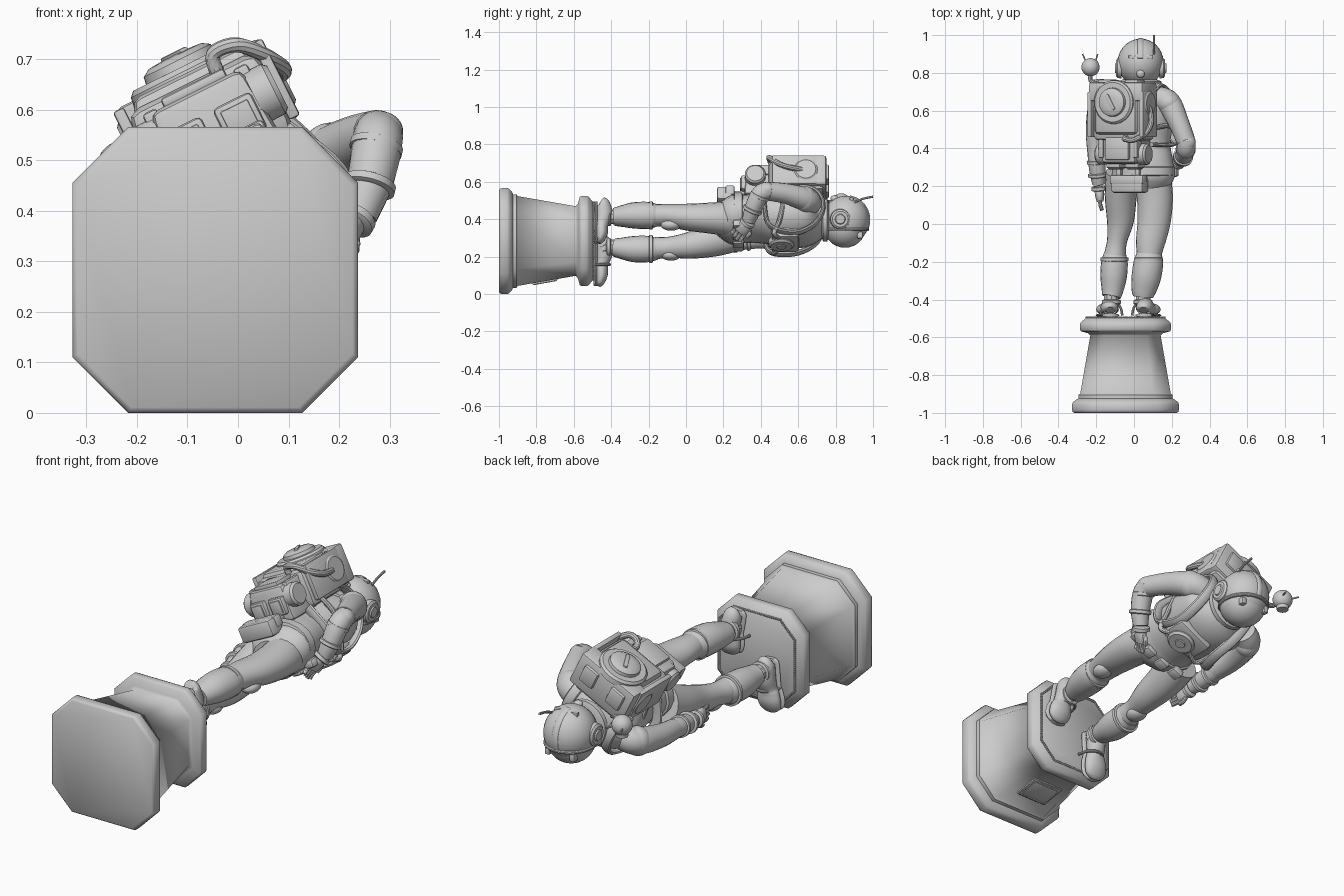
import bpy, bmesh, math
from mathutils import Vector, Matrix

cube = bpy.data.objects.get("Cube")
if cube:
    bpy.data.objects.remove(cube, do_unlink=True)

stone = bpy.data.materials.new("stone grey")
stone.use_nodes = True
GREY = (0.6, 0.6, 0.6, 1)
stone.diffuse_color = GREY
stone.node_tree.nodes["Principled BSDF"].inputs["Base Color"].default_value = GREY

# Figure frame: U across the back, Y towards the head, N out of the back
ANG = math.radians(26.5)
FRAME = Matrix.Translation((0, 0, 0.4)) @ Matrix.Rotation(-ANG, 4, 'Y')
U = Vector((math.cos(ANG), 0, math.sin(ANG)))
X, Y, Z = Vector((1, 0, 0)), Vector((0, 1, 0)), Vector((0, 0, 1))
OCT = [(1, -.61), (1, .61), (.61, 1), (-.61, 1), (-1, .61), (-1, -.61), (-.61, -1), (.61, -1)]


def circle(n):
    return [(math.cos(2 * math.pi * i / n), math.sin(2 * math.pi * i / n)) for i in range(n)]


def finish(name, bm, angle=35):
    bmesh.ops.recalc_face_normals(bm, faces=bm.faces)
    me = bpy.data.meshes.new(name)
    bm.to_mesh(me)
    bm.free()
    ob = bpy.data.objects.new(name, me)
    bpy.context.collection.objects.link(ob)
    me.materials.append(stone)
    bpy.ops.object.select_all(action='DESELECT')
    ob.select_set(True)
    bpy.context.view_layer.objects.active = ob
    bpy.ops.object.shade_smooth_by_angle(angle=math.radians(angle))
    return ob


def spline(rows, n=5):
    rows = [Vector(r) for r in rows]
    out = []
    for i in range(len(rows) - 1):
        a, b = rows[max(i - 1, 0)], rows[i]
        c, d = rows[i + 1], rows[min(i + 2, len(rows) - 1)]
        for k in range(n):
            t = k / n
            out.append(.5 * (2 * b + (c - a) * t + (2 * a - 5 * b + 4 * c - d) * t * t
                             + (3 * b - a - 3 * c + d) * t ** 3))
    return out + [rows[-1]]


# Sweep a section along rows of (x, y, z, half width, half depth)
def loft(name, rows, side=U, shape=None, curved=True, frame=None, angle=35):
    shape = shape or circle(20)
    rows = spline(rows) if curved else [Vector(r) for r in rows]
    pts = [Vector(r[:3]) for r in rows]
    bm = bmesh.new()
    rings = []
    for i, r in enumerate(rows):
        t = pts[min(i + 1, len(pts) - 1)] - pts[max(i - 1, 0)]
        if t.length < 1e-6:
            t = pts[-1] - pts[0]
        t.normalize()
        a = (side - t * side.dot(t)).normalized()
        b = t.cross(a)
        rings.append([bm.verts.new(pts[i] + a * (p * r[3]) + b * (q * r[4])) for p, q in shape])
    n = len(shape)
    for lo, hi in zip(rings, rings[1:]):
        for j in range(n):
            bm.faces.new((lo[j], lo[(j + 1) % n], hi[(j + 1) % n], hi[j]))
    bm.faces.new(rings[0])
    bm.faces.new(rings[-1])
    if frame:
        bm.transform(frame)
    return finish(name, bm, angle)


# Turned part: profile of (height, radius) along an axis
def turned(name, base, axis, profile, frame=None, n=28):
    base, axis = Vector(base), Vector(axis).normalized()
    side = Z if abs(axis.z) < .8 else X
    rows = [(*(base + axis * (h + i * 1e-5)), r, r) for i, (h, r) in enumerate(profile)]
    return loft(name, rows, side, circle(n), False, frame)


def box(name, c, half, frame=FRAME, bevel=.012, taper=1):
    bm = bmesh.new()
    bmesh.ops.create_cube(bm, size=2)
    for v in bm.verts:
        k = taper if v.co.z > 0 else 1
        v.co = Vector((v.co.x * half[0] * k, v.co.y * half[1] * k, v.co.z * half[2])) + Vector(c)
    bmesh.ops.bevel(bm, geom=bm.edges[:], offset=bevel, segments=2, profile=.5, affect='EDGES')
    bm.transform(frame)
    return finish(name, bm)


def ball(name, c, r, frame=None):
    bm = bmesh.new()
    bmesh.ops.create_uvsphere(bm, u_segments=28, v_segments=18, radius=1)
    bm.transform(Matrix.Translation(c) @ Matrix.Diagonal((*r, 1)))
    if frame:
        bm.transform(frame)
    return finish(name, bm, 60)


def tube(name, pts, r, frame=None, side=Z, flat=1):
    return loft(name, [(*p, r, r * flat) for p in pts], side, circle(10), True, frame)


# Row of small beads around a closed outline
def beads(name, corners, r, frame):
    bm = bmesh.new()
    for a, b in zip(corners, corners[1:] + corners[:1]):
        a, b = Vector(a), Vector(b)
        count = round((b - a).length / (r * 1.6))
        for k in range(count):
            bmesh.ops.create_icosphere(bm, subdivisions=1, radius=r,
                                       matrix=Matrix.Translation(a.lerp(b, k / count)))
    bm.transform(frame)
    return finish(name, bm)


# Pedestal with stepped foot, tapered shaft and cap
PC = (-.045, .283)
loft("pedestal", [(PC[0], y, PC[1], h, h) for y, h in (
    (-1, .272), (-.994, .28), (-.985, .283), (-.955, .283), (-.945, .279), (-.93, .262), (-.925, .25),
    (-.905, .25), (-.9, .24), (-.59, .186), (-.578, .2), (-.568, .235), (-.56, .241), (-.53, .241),
    (-.52, .236), (-.5, .212), (-.495, .205))], X, OCT, False, angle=60)
beads("cap_bead_trim", [(p * .207, 0, q * .207) for p, q in OCT], .006,
      Matrix.Translation((PC[0], -.494, PC[1])))
slope = Matrix.Translation((PC[0], -.755, .067)) @ Matrix.Rotation(math.radians(10), 4, 'X')
box("plaque_frame", (0, 0, 0), (.085, .068, .006), slope, .003)
box("plaque", (0, 0, -.006), (.07, .053, .003), slope, .001)
beads("plaque_bead_trim", [(-.075, -.058, -.006), (.075, -.058, -.006), (.075, .058, -.006),
                           (-.075, .058, -.006)], .004, slope)

# Legs, boots and knee pads
LEGS = {
    "left": [(-.06, .27, .33, .09, .10), (-.07, .15, .29, .085, .09), (-.072, .02, .26, .072, .072),
             (-.09, -.09, .25, .053, .056), (-.1, -.16, .245, .058, .06)],
    "right": [(.09, .27, .4, .1, .1), (.11, .15, .405, .096, .085), (.107, .02, .41, .088, .073),
              (.088, -.09, .42, .078, .062), (.08, -.16, .42, .066, .06)]}
SHINS = {
    "left": [(-.1, -.15, .24, .056, .056), (-.103, -.2, .24, .07, .07), (-.108, -.28, .24, .07, .07),
             (-.114, -.35, .245, .058, .056), (-.12, -.385, .25, .05, .048)],
    "right": [(.08, -.15, .42, .064, .058), (.077, -.2, .42, .078, .072), (.065, -.28, .42, .078, .07),
              (.052, -.35, .415, .066, .056), (.048, -.385, .412, .054, .048)]}
FEET = {"left": ((-.125, .295), (-.145, .045)), "right": ((.05, .49), (.09, .275))}
KNEES = {"left": (-.085, -.08, .21), "right": (.125, -.08, .37)}
for s in ("left", "right"):
    loft(s + "_thigh", LEGS[s], X)
    loft(s + "_shin_guard", SHINS[s], X)
    kx, ky, kz = KNEES[s]
    ball(s + "_knee_pad", (kx, ky, kz), (.045, .055, .032))
    sx, sy, sz = SHINS[s][1][:3]
    turned(s + "_shin_band", (sx, sy + .025, sz), -Y, [(0, .06), (.004, .075), (.02, .075), (.026, .06)])
    ax, ay, az = SHINS[s][-1][:3]
    tube(s + "_ankle", [(ax, ay + .03, az), (ax, -.42, az), (ax, -.45, az - .01)], .04)
    (hx, hz), (tx, tz) = FEET[s]
    rows, sole = [], []
    for t, w, h in ((0, .025, .028), (.06, .042, .04), (.3, .045, .046), (.52, .045, .036),
                    (.62, .054, .034), (.78, .06, .033), (.93, .052, .024), (1, .025, .014)):
        px, pz = hx + (tx - hx) * t, hz + (tz - hz) * t
        rows.append((px, -.485 + h, pz, w, h))
        sole.append((px, -.483, pz, w + .004, .011))
    loft(s + "_boot", rows, X)
    loft(s + "_sole", sole, X)
    tz = hz + (tz - hz) * .55
    tube(s + "_toe_strap", [(ax + .058 * math.cos(a), -.485 + .078 * math.sin(a), tz) for a in
                            [math.pi * i / 6 for i in range(7)]], .007)
    turned(s + "_boot_cuff", (ax, -.40, az), -Y, [(0, .04), (.005, .05), (.022, .05), (.027, .04)])

# Torso, belt and neck in the turned figure frame
loft("torso", [(.05, .17, -.03, .1, .08), (.05, .24, -.03, .165, .12), (.045, .32, -.02, .165, .12),
               (.035, .42, -.02, .16, .12), (.03, .54, -.02, .18, .14), (.02, .64, -.02, .185, .13),
               (.02, .71, -.01, .12, .1), (.03, .755, 0, .085, .085)], X, frame=FRAME)
loft("belt", [(.045, y, -.02, w, w - .045) for y, w in
              ((.255, .165), (.26, .175), (.3, .175), (.305, .165))], X, None, False, FRAME)
for i in range(4):
    box("belt_pouch", (-.085 + .085 * i, .28, -.14 + (.02 if i in (0, 3) else 0)), (.03, .03, .02))
turned("neck_ring", (.03, .725, .395), Y, [(0, .09), (.008, .115), (.03, .115), (.04, .09)])

# Chest unit with dial, straps and hoses
box("chest_plate", (.05, .53, -.15), (.1, .075, .03), bevel=.02)
turned("chest_dial", (.06, .51, -.16), -Z,
       [(0, .07), (.025, .068), (.035, .058), (.035, .048), (.026, .045), (.026, .03), (.04, .024)], FRAME)
for k in (-1, 1):
    c = .025 + .125 * k
    tube("shoulder_strap", [(c, .6, .13), (c, .7, .09), (c, .735, 0), (c, .69, -.1), (c, .58, -.155),
                            (c + .03 * k, .45, -.13), (c + .055 * k, .42, -.02), (c, .42, .1)],
         .026, FRAME, X, .45)
    tube("chest_hose", [(.06 + .06 * k, .5, -.17), (.05 + .12 * k, .47, -.17), (.04 + .15 * k, .5, -.1),
                        (.04 + .16 * k, .52, .02), (.03 + .13 * k, .5, .14)], .013, FRAME)

# Arms: sleeves, bands, gloves with fingers
ARMS = {
    "right": ([(.13, .67, .48, .06, .06), (.185, .64, .505, .064, .064), (.235, .54, .535, .055, .055),
               (.275, .44, .55, .05, .05)],
              [(.277, .45, .555, .046, .046), (.276, .4, .535, .05, .05), (.262, .36, .46, .046, .046),
               (.24, .335, .39, .036, .036)],
              (.222, .315, .365), Vector((-.4, -.55, -.7))),
    "left": ([(-.12, .67, .34, .06, .06), (-.175, .63, .32, .064, .064), (-.2, .5, .3, .055, .055),
              (-.2, .38, .29, .047, .047)],
             [(-.2, .39, .29, .045, .045), (-.198, .34, .285, .046, .046), (-.192, .27, .275, .042, .042),
              (-.187, .21, .265, .034, .034)],
             (-.183, .165, .26), Vector((.08, -1, -.1)))}
for s, (upper, lower, hand, way) in ARMS.items():
    loft(s + "_upper_arm", upper, Z)
    loft(s + "_forearm", lower, Z)
    ball(s + "_shoulder_pad", upper[1][:3], (.065, .06, .07))
    ball(s + "_elbow_pad", Vector(lower[0][:3]) + Vector((.006, -.018, .002)), (.044, .048, .04))
    for i in (1, 2):
        p = Vector(lower[i][:3])
        d = Vector(lower[3][:3]) - Vector(lower[1][:3])
        turned(s + "_arm_band", p, d, [(0, .044), (.004, .053), (.018, .053), (.022, .044)])
    way.normalize()
    h = Vector(hand)
    across = way.cross(X).normalized()
    turned(s + "_glove_cuff", h - way * .035, way, [(0, .034), (.004, .041), (.02, .041), (.024, .034)])
    loft(s + "_palm", [(*(h - way * .02), .03, .025), (*(h + way * .015), .04, .024),
                       (*(h + way * .045), .036, .018)], across)
    for f in range(4):
        p = h + across * (.02 * (f - 1.5)) + way * .035
        tube(s + "_finger", [p, p + way * .03, p + way * (.06 - .005 * abs(f - 1)) + Vector((.006, 0, 0))], .0105)
    p = h + across * -.032
    tube(s + "_thumb", [p, p + way * .02 - across * .014, p + way * .045 - across * .014], .011)

# Helmet with visor, crest, ear discs, lamps and aerial
HEAD = Vector((.035, .855, .395))
ball("helmet", HEAD, (.122, .126, .13))
ball("visor", HEAD + Vector((0, -.005, -.035)), (.113, .113, .113))
ring = [HEAD + Vector((math.cos(a) * .112, math.sin(a) * .116, -.05)) for a in
        [2 * math.pi * i / 16 for i in range(17)]]
tube("visor_rim", ring, .009)
crest = [HEAD + Vector((0, math.sin(a) * .124, math.cos(a) * .128)) for a in
         [math.radians(10 + 17 * i) for i in range(7)]]
tube("helmet_crest", crest, .016, None, X, .4)
for k in (-1, 1):
    turned("ear_disc", HEAD + Vector((.1 * k, -.03, .005)), X * k,
           [(0, .055), (.022, .052), (.03, .042), (.03, .034), (.023, .032), (.036, .024)])
    box("helmet_lamp", HEAD + Vector((.068 * k, .075, -.08)), (.013, .015, .018), Matrix(), .005)
    box("rear_vent", HEAD + Vector((.045 * k, .03, .112)), (.018, .01, .01), Matrix(), .004)
ball("rear_knob", HEAD + Vector((0, -.06, .115)), (.022, .022, .018))
tube("aerial", [(.105, .9, .49), (.105, .95, .51), (.105, 1, .52)], .006)

# Floating camera ball on its bracket
ball("camera_ball", (-.23, .83, .49), (.048, .048, .048))
turned("camera_lens", (-.23, .83, .455), -Z, [(0, .03), (.02, .028), (.02, .018)])
tube("camera_bracket", [(-.1, .72, .46), (-.16, .755, .48), (-.225, .755, .49), (-.23, .79, .49)], .012)
for k in (-1, 1):
    tube("camera_aerial", [(-.23 + .025 * k, .86, .49), (-.232 + .04 * k, .9, .49)], .004)

# Backpack body with stepped shells
box("pack_body", (.03, .59, .18), (.145, .15, .09), bevel=.03)
box("pack_shell", (.03, .6, .255), (.135, .135, .035), bevel=.02, taper=.9)
box("pack_top_frame", (.033, .7, .2), (.16, .05, .088), bevel=.012)
box("pack_lower", (.03, .41, .165), (.115, .1, .085), bevel=.02, taper=.88)
box("pack_lower_panel", (.03, .4, .255), (.07, .06, .012), bevel=.008)
turned("pack_hatch", (.025, .645, .27), Z,
       [(0, .118), (.025, .115), (.035, .105), (.035, .092), (.027, .09), (.027, .078),
        (.05, .074), (.06, .058), (.062, .03)], FRAME, 36)
box("hatch_handle", (0, 0, .332), (.01, .045, .006),
    FRAME @ Matrix.Translation((.025, .645, 0)) @ Matrix.Rotation(.5, 4, 'Z'), .004)
for k in (-1, 1):
    c = .03 + .145 * k
    box("side_panel", (c + .008 * k, .58, .2), (.012, .12, .085), bevel=.006)
    turned("upper_tank_end", (c, .64, .2), X * k,
           [(0, .066), (.018, .064), (.026, .054), (.026, .044), (.016, .042), (.016, .026), (.026, .02)], FRAME)
    turned("lower_tank_end", (.03 + .1 * k, .37, .185), X * k,
           [(0, .056), (.04, .055), (.05, .046), (.05, .036), (.04, .034), (.04, 0.02)], FRAME)
    box("pack_rib", (.03 + .1 * k, .45, .225), (.016, .1, .03), bevel=.008)
    box("bottom_pouch", (.03 + .055 * k, .315, .16), (.042, .02, .042), bevel=.01)
    box("pouch_flap", (.03 + .055 * k, .294, .16), (.03, .005, .03), bevel=.003)
    box("top_block", (.03 + .08 * k, .74, .21), (.04, .025, .045), bevel=.01)
tube("pack_hose", [(.085, .46, .26), (.095, .45, .3), (.145, .445, .295), (.19, .48, .245),
                   (.207, .54, .21), (.19, .62, .2)], .015, FRAME)

# Pouch hung under the pack
box("hip_bag", (.025, .21, .1), (.095, .045, .04), bevel=.015)
box("hip_bag_flap", (.025, .235, .115), (.099, .025, .028), bevel=.01)
for k in (-1, 1):
    box("hip_bag_strap", (.025 + .055 * k, .27, .11), (.012, .06, .015), bevel=.004)
